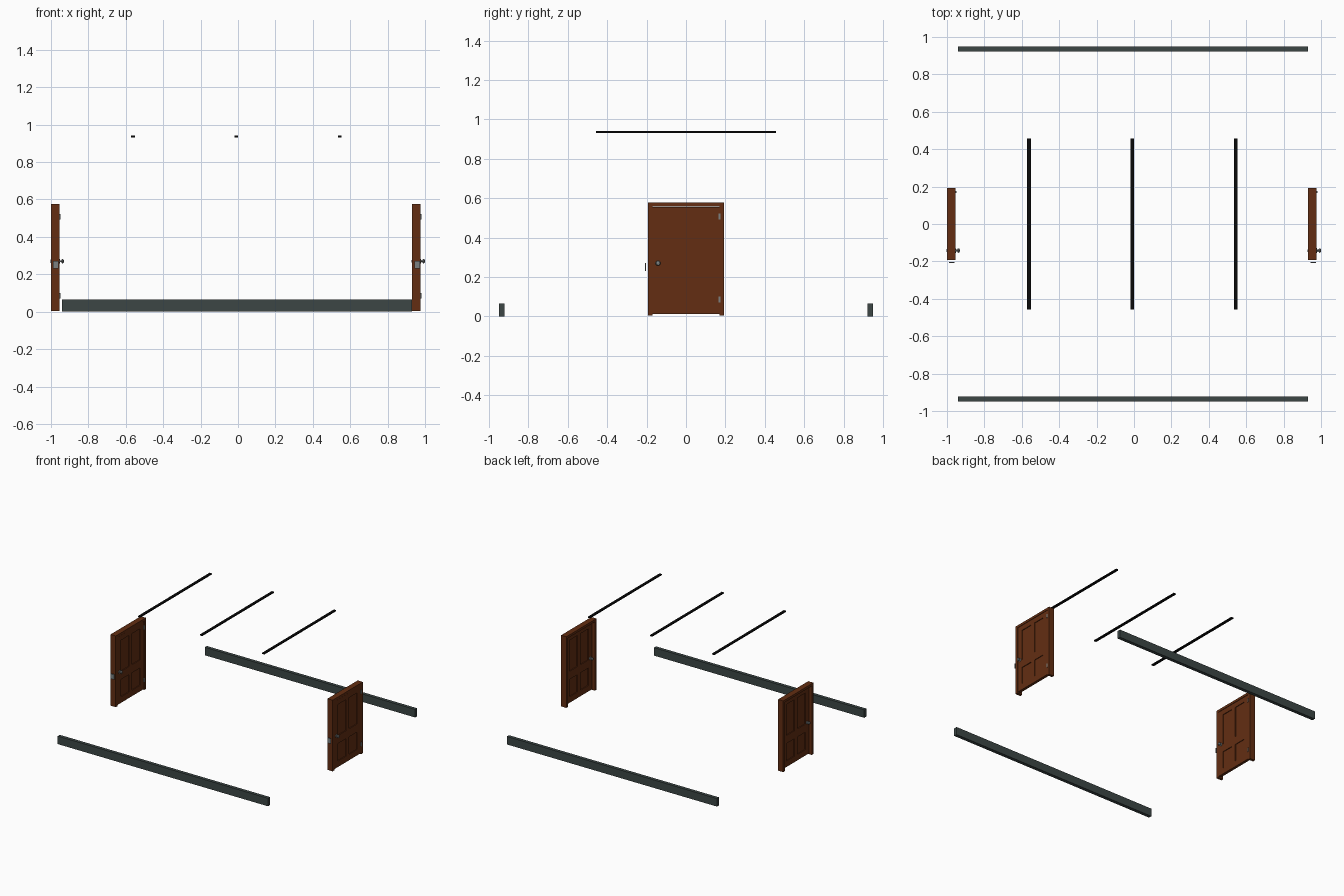
import bpy, math
from mathutils import Matrix

if "Cube" in bpy.data.objects:
    bpy.data.objects.remove(bpy.data.objects["Cube"])


def material(name, rgb):
    m = bpy.data.materials.new(name)
    m.diffuse_color = (*rgb, 1)
    m.use_nodes = True
    m.node_tree.nodes["Principled BSDF"].inputs["Base Color"].default_value = m.diffuse_color
    return m


WOOD = material("brown wood", (0.125, 0.027, 0.006))
SLATE = material("slate trim", (0.045, 0.062, 0.060))
BLACK = material("black strip", (0.003, 0.003, 0.003))
METAL = material("grey metal", (0.20, 0.22, 0.22))


def box(name, x, y, z, mat):
    """Box given by its (min, max) range on each axis."""
    bpy.ops.mesh.primitive_cube_add(size=1)
    o = bpy.context.object
    o.name = name
    size = [r[1] - r[0] for r in (x, y, z)]
    mid = [(r[0] + r[1]) / 2 for r in (x, y, z)]
    o.data.transform(Matrix.Translation(mid) @ Matrix.Diagonal((*size, 1)))
    o.data.materials.append(mat)
    return o


def lathe(name, profile, origin, direction, mat, sides=16):
    """Turn a (distance, radius) profile around the x axis."""
    verts, faces = [], []
    for d, r in profile:
        for i in range(sides):
            a = 2 * math.pi * i / sides
            verts.append((origin[0] + direction * d,
                          origin[1] + direction * r * math.cos(a),
                          origin[2] + r * math.sin(a)))
    for k in range(len(profile) - 1):
        for i in range(sides):
            j = (i + 1) % sides
            faces.append((k * sides + i, k * sides + j,
                          (k + 1) * sides + j, (k + 1) * sides + i))
    n = len(verts)
    faces.append(tuple(range(n - sides, n)))
    me = bpy.data.meshes.new(name)
    me.from_pydata(verts, [], faces)
    me.materials.append(mat)
    o = bpy.data.objects.new(name, me)
    bpy.context.collection.objects.link(o)
    bpy.context.view_layer.objects.active = o
    bpy.ops.object.select_all(action='DESELECT')
    o.select_set(True)
    bpy.ops.object.shade_smooth_by_angle()
    return o


def door(side, x0):
    def part(name, x, y, z, mat=WOOD):
        return box(f"{side}_{name}", (x0 + x[0], x0 + x[1]), y, z, mat)

    depth = (0, 0.046)
    # frame
    for s, n in ((-1, "front"), (1, "rear")):
        part(f"jamb_{n}", depth, sorted((s * 0.171, s * 0.192)), (0.004, 0.577))
    part("head", depth, (-0.171, 0.171), (0.558, 0.577))
    # leaf: stiles and rails around four thinner panels
    leaf, inner = (0.022, 0.044), (0.028, 0.038)
    for y, n in (((-0.169, -0.12), "front_stile"), ((0.12, 0.169), "rear_stile"),
                 ((-0.02, 0.02), "mullion")):
        part(n, leaf, y, (0.012, 0.556))
    for z, n in (((0.012, 0.06), "bottom_rail"), ((0.20, 0.265), "lock_rail"),
                 ((0.515, 0.556), "top_rail")):
        for y in ((-0.12, -0.02), (0.02, 0.12)):
            part(n, leaf, y, z)
    for z, n in (((0.06, 0.20), "lower_panel"), ((0.265, 0.515), "upper_panel")):
        for y in ((-0.12, -0.02), (0.02, 0.12)):
            part(n, inner, y, z)
    # hinges and loose strike plate
    for z in (0.085, 0.507):
        part("hinge", (0.040, 0.050), (0.165, 0.176), (z - 0.015, z + 0.015), METAL)
    part("strike_plate", (0.012, 0.041), (-0.208, -0.203), (0.23, 0.271), METAL)
    # knobs on both faces
    knob = [(0, 0.013), (0.004, 0.012), (0.005, 0.005), (0.011, 0.005),
            (0.014, 0.011), (0.019, 0.012), (0.023, 0.009), (0.025, 0.004)]
    lathe(f"{side}_outer_knob", knob, (x0 + 0.044, -0.142, 0.27), 1, METAL)
    lathe(f"{side}_inner_knob", knob, (x0 + 0.022, -0.142, 0.27), -1, METAL)


door("left", -1.0)
door("right", 0.931)

# baseboards along the front and back
for s, n in ((-1, "front"), (1, "back")):
    box(f"{n}_baseboard", (-0.941, 0.931), sorted((s * 0.922, s * 0.949)),
        (0, 0.064), SLATE)

# thin overhead strips
for i in (-1, 0, 1):
    cx = -0.009 + i * 0.553
    box("ceiling_strip", (cx - 0.01, cx + 0.01), (-0.456, 0.456),
        (0.932, 0.941), BLACK)
